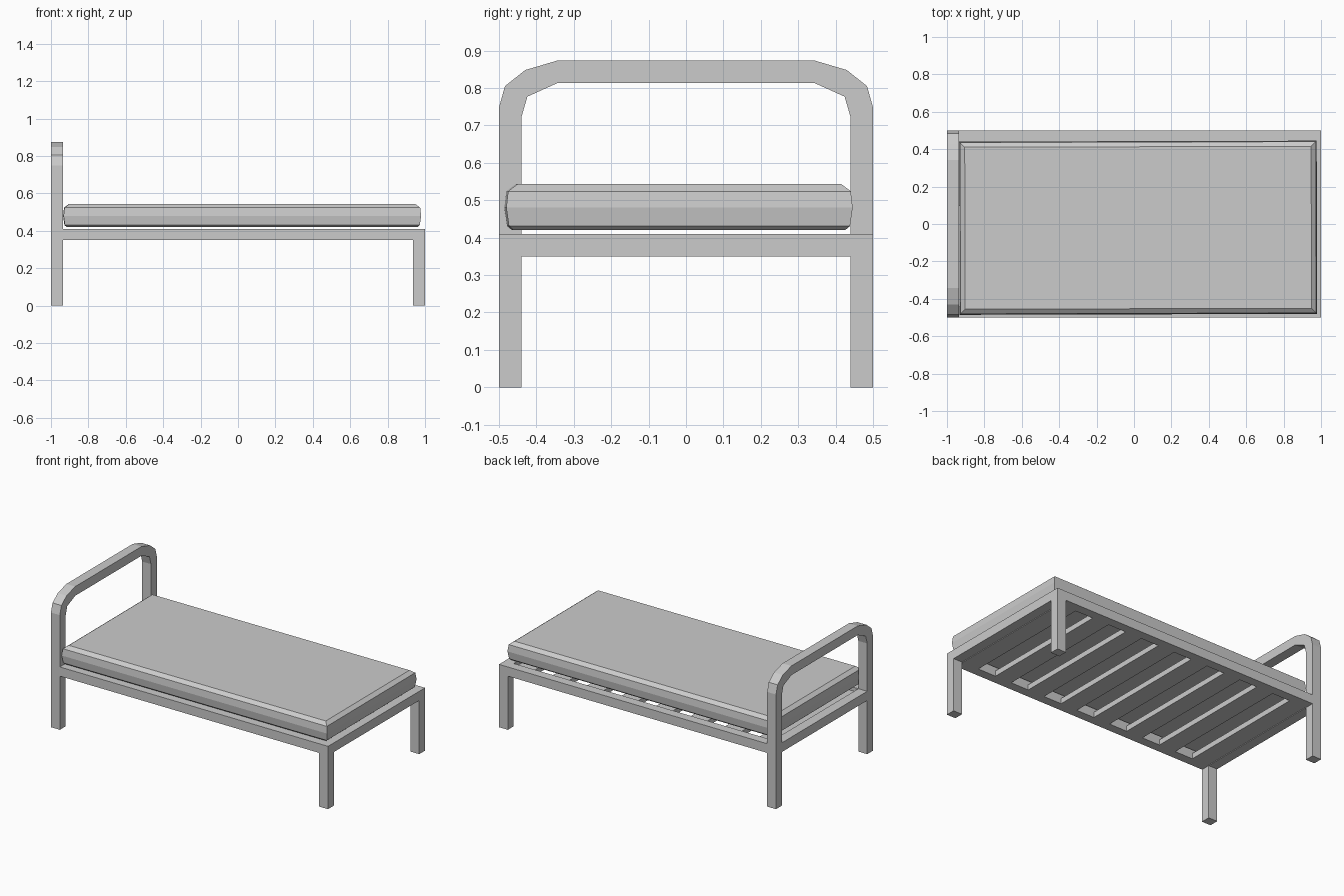
import bpy, bmesh, math

cube = bpy.data.objects.get("Cube")
if cube:
    bpy.data.objects.remove(cube, do_unlink=True)

grey = bpy.data.materials.new("mid_grey")
grey.use_nodes = True
grey.diffuse_color = (0.6, 0.6, 0.6, 1)
grey.node_tree.nodes["Principled BSDF"].inputs["Base Color"].default_value = (0.6, 0.6, 0.6, 1)

T = 0.06                    # bar thickness across the bed and in height
W = 0.064                   # bar thickness along the bed
RAIL_LOW, RAIL_TOP = 0.35, 0.41


def finish(name, bm):
    bmesh.ops.recalc_face_normals(bm, faces=bm.faces)
    mesh = bpy.data.meshes.new(name)
    bm.to_mesh(mesh)
    bm.free()
    mesh.materials.append(grey)
    obj = bpy.data.objects.new(name, mesh)
    bpy.context.collection.objects.link(obj)
    return obj


def box(name, x, y, z):
    """Box between the (low, high) limits on each axis."""
    bm = bmesh.new()
    bmesh.ops.create_cube(bm, size=1)
    for v in bm.verts:
        v.co = [lim[0] + (c + 0.5) * (lim[1] - lim[0]) for c, lim in zip(v.co, (x, y, z))]
    return finish(name, bm)


# Headboard: one bent square bar that also forms the head legs
outer = [(0.5, 0), (0.5, 0.748), (0.484, 0.805), (0.43, 0.848), (0.342, 0.874)]
inner = [(0.44, 0), (0.44, 0.722), (0.424, 0.777), (0.342, 0.814)]
outline = outer + [(-y, z) for y, z in reversed(outer)]
outline += [(-y, z) for y, z in inner] + list(reversed(inner))
bm = bmesh.new()
face = bm.faces.new([bm.verts.new((-1, y, z)) for y, z in outline])
extruded = bmesh.ops.extrude_face_region(bm, geom=[face])["geom"]
bmesh.ops.translate(bm, vec=(W, 0, 0),
                    verts=[g for g in extruded if isinstance(g, bmesh.types.BMVert)])
finish("headboard", bm)

# Rails and foot legs
height = (RAIL_LOW, RAIL_TOP)
for side, y in (("front", (-0.5, -0.5 + T)), ("back", (0.5 - T, 0.5))):
    box(side + "_rail", (-1 + W, 1), y, height)
    box(side + "_foot_leg", (1 - W, 1), y, (0, RAIL_LOW))
for end, x in (("head", (-1, -1 + W)), ("foot", (1 - W, 1))):
    box(end + "_rail", x, (-0.5 + T, 0.5 - T), height)

# Eight broad slats with even gaps, the end ones close to the end rails
for i in range(8):
    x = (i - 3.5) * 0.249
    box(f"slat_{i + 1}", (x - 0.06, x + 0.06), (-0.44, 0.44), (RAIL_LOW, 0.385))

# Mattress: stacked rectangular rings with a soft bulge, slightly askew
bm = bmesh.new()
rings = []
for inset, z in ((0.02, 0.42), (0.007, 0.431), (0, 0.48), (0.005, 0.524), (0.03, 0.543)):
    hx, hy = 0.956 - inset, 0.463 - inset
    rings.append([bm.verts.new((sx * hx, sy * hy, z))
                  for sx, sy in ((-1, -1), (1, -1), (1, 1), (-1, 1))])
for low, high in zip(rings, rings[1:]):
    for i in range(4):
        j = (i + 1) % 4
        bm.faces.new((low[i], low[j], high[j], high[i]))
bm.faces.new(rings[0])
bm.faces.new(rings[-1])
mattress = finish("mattress", bm)
mattress.location = (0.022, -0.02, 0)
mattress.rotation_euler.z = math.radians(0.15)
